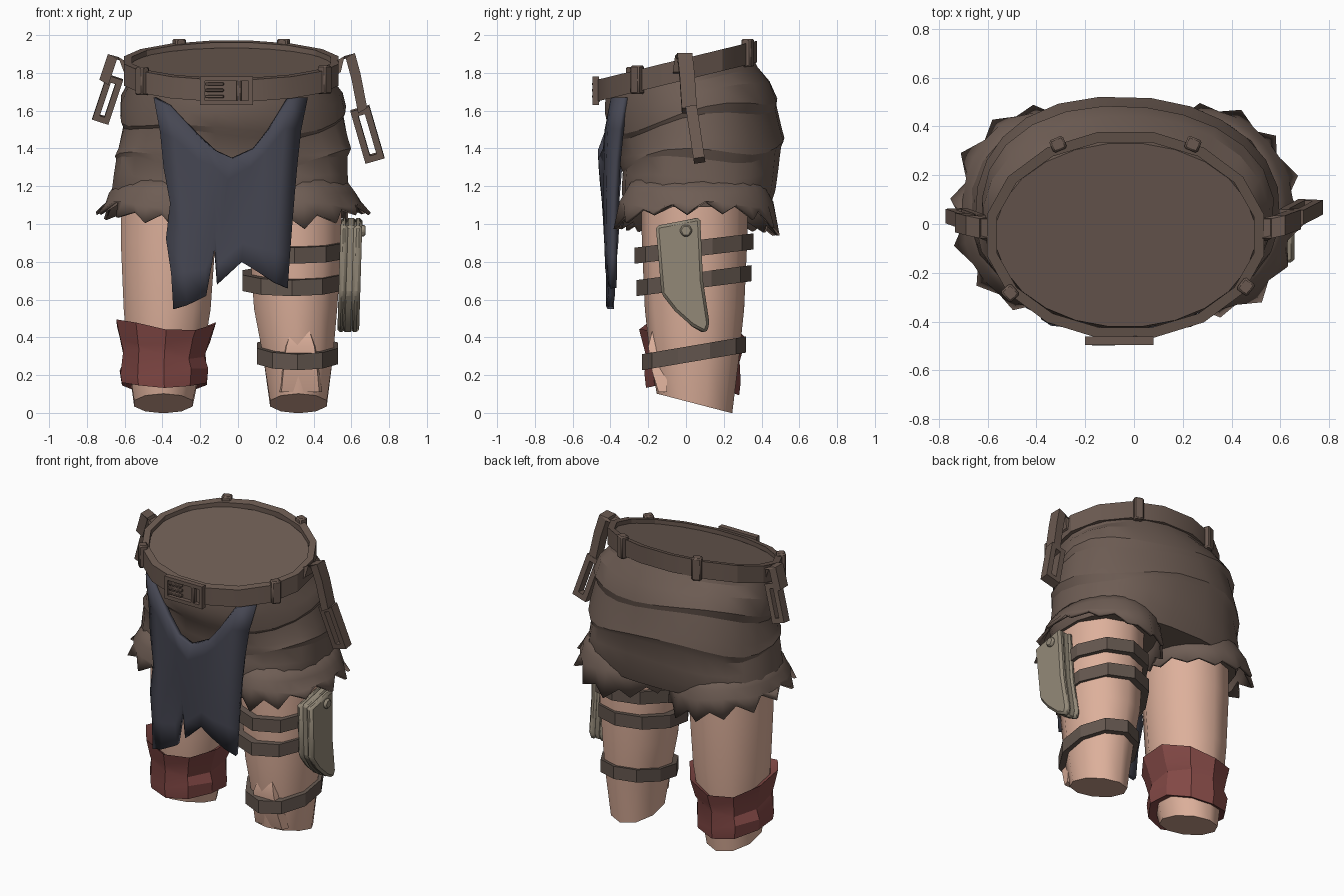
import bpy, bmesh, math, random
from mathutils import Vector, Matrix

random.seed(4)
if "Cube" in bpy.data.objects:
    bpy.data.objects.remove(bpy.data.objects["Cube"], do_unlink=True)


def material(name, rgb):
    m = bpy.data.materials.new(name)
    m.use_nodes = True
    col = [((c / 255 + 0.055) / 1.055) ** 2.4 for c in rgb] + [1]
    m.diffuse_color = col
    for node in m.node_tree.nodes:
        if node.type == 'BSDF_PRINCIPLED':
            node.inputs["Base Color"].default_value = col
    return m


SHORTS = material("shorts_brown", (110, 93, 84))
BELT = material("belt_brown", (106, 89, 80))
STRAP = material("strap_brown", (98, 85, 77))
SKIN = material("skin", (221, 176, 155))
RED = material("wrap_red", (130, 72, 69))
CLOTH = material("cloth_slate", (70, 71, 83))
SHEATH = material("sheath_olive", (148, 138, 121))


def build(name, verts, faces, mat, angle=30, solid=0.0):
    me = bpy.data.meshes.new(name)
    me.from_pydata([tuple(v) for v in verts], [], faces)
    bm = bmesh.new()
    bm.from_mesh(me)
    bmesh.ops.recalc_face_normals(bm, faces=bm.faces[:])
    bm.to_mesh(me)
    bm.free()
    ob = bpy.data.objects.new(name, me)
    bpy.context.scene.collection.objects.link(ob)
    me.materials.append(mat)
    if solid:
        mod = ob.modifiers.new("thickness", 'SOLIDIFY')
        mod.thickness, mod.offset = solid, 0
    for other in bpy.context.selected_objects:
        other.select_set(False)
    bpy.context.view_layer.objects.active = ob
    ob.select_set(True)
    bpy.ops.object.shade_smooth_by_angle(angle=math.radians(angle))
    return ob


def loft(name, rings, mat, caps=True, wrap=False, **kw):
    n, m = len(rings[0]), len(rings)
    faces = []
    for r in range(m if wrap else m - 1):
        a, b = r * n, (r + 1) % m * n
        for i in range(n):
            j = (i + 1) % n
            faces.append((a + i, a + j, b + j, b + i))
    if caps and not wrap:
        faces += [tuple(range(n)), tuple(range((m - 1) * n, m * n))]
    return build(name, [v for ring in rings for v in ring], faces, mat, **kw)


def oval(cx, cy, rx, ry, z, slope=0.0, n=10, wave=0.0, freq=3, phase=0.0, power=1.0):
    """Ring of points; a power under 1 makes the oval squarer."""
    pts, k = [], 1 / math.cos(math.pi / n)
    for i in range(n):
        a = math.tau * (i + 0.5) / n
        c, s = (math.copysign(abs(f) ** power, f) for f in (math.cos(a), math.sin(a)))
        w = wave * math.sin(freq * a + phase)
        y = ry * k * s * (1 + w)
        pts.append(Vector((cx + rx * k * c * (1 + w), cy + y, z + slope * y + 1.5 * w)))
    return pts


def band(name, cx, cy, rx, ry, z, slope, h, thick, mat, n=10):
    rings = [oval(cx, cy, rx - t, ry - t, z + dz, slope, n)
             for t, dz in ((0, -h / 2), (0, h / 2), (thick, h / 2), (thick, -h / 2))]
    return loft(name, rings, mat, wrap=True, angle=20)


def prism(name, pts, lift, mat, bevel=0.0):
    """Extrude a flat outline along the vector lift."""
    pts = [Vector(p) for p in pts]
    ob = loft(name, [pts, [p + Vector(lift) for p in pts]], mat)
    if bevel:
        mod = ob.modifiers.new("bevel", 'BEVEL')
        mod.width, mod.segments = bevel, 1
    return ob


def box(name, loc, size, mat, rot=0.0, bevel=0.008):
    w, d, h = (s / 2 for s in size)
    turn = Matrix.Rotation(rot, 3, 'Z')
    base = [Vector(loc) + turn @ Vector((x, y, -h)) for x, y in ((-w, -d), (w, -d), (w, d), (-w, d))]
    return prism(name, base, (0, 0, 2 * h), mat, bevel)


def frame(name, loc, w, h, bar, depth, mat, tilt=0.0, lean=0.0):
    """Rectangular link standing in the xz plane; w and h are half sizes."""
    turn = Matrix.Rotation(lean, 3, 'X') @ Matrix.Rotation(tilt, 3, 'Y')
    rings = []
    for sx, sz in ((-1, -1), (1, -1), (1, 1), (-1, 1)):
        rings.append([Vector(loc) + turn @ Vector((sx * (w - t), y, sz * (h - t)))
                      for t, y in ((0, -depth / 2), (0, depth / 2), (bar, depth / 2), (bar, -depth / 2))])
    return loft(name, rings, mat, wrap=True)


# Shorts body: tilted waist, shallow overlapping folds, squarer towards the hem
SLOPE = 0.244
body = [oval(-0.035, -0.045, 0.53, 0.375, 1.84, SLOPE, 24)]
folds = [(1.735, 0.548, 0.403, -0.025, 0.24, 0.0, 1), (1.67, 0.585, 0.435, 0.01, 0.22, 0.01, 1),
         (1.58, 0.595, 0.445, 0.04, 0.2, 0.02, 0.95), (1.545, 0.58, 0.43, 0.045, 0.18, 0.02, 0.95),
         (1.43, 0.605, 0.43, 0.07, 0.13, 0.02, 0.9), (1.375, 0.62, 0.432, 0.078, 0.1, 0.025, 0.88),
         (1.34, 0.605, 0.418, 0.075, 0.08, 0.025, 0.86), (1.25, 0.615, 0.412, 0.07, 0.04, 0.015, 0.82),
         (1.17, 0.625, 0.405, 0.065, 0.0, 0.01, 0.8), (1.09, 0.6, 0.385, 0.06, 0.0, 0.0, 0.8)]
for k, (z, rx, ry, cy, slope, wave, power) in enumerate(folds):
    body.append(oval(-0.035, cy, rx, ry, z, slope, 24, wave, 3, 0.5 * k, power))
loft("shorts_body", body, SHORTS, angle=24)

# Flared trouser cuffs with torn hems
for side, label in ((1, "left"), (-1, "right")):
    cx, n = side * 0.34 - 0.03, 28
    rings = [oval(cx, 0.055, rx, ry, z, 0, n, wave, 4, side)
             for z, rx, ry, wave in ((1.25, 0.24, 0.32, 0), (1.16, 0.305, 0.372, 0.0),
                                     (1.1, 0.33, 0.395, 0.01))]
    hem = oval(cx, 0.055, 0.345, 0.405, 1.0, 0, n)
    for i, p in enumerate(hem):
        out = (p.x - cx) * side / 0.345
        back = (p.y - 0.055) / 0.405
        tip = random.uniform(0.5, 1.0) if i % 2 else random.uniform(-0.9, -0.2)
        p.z += 0.09 * max(0, out) - 0.02 * max(0, back) - 0.045 * tip
        p.x += side * max(out, 0) * 0.05 * tip
        p.y += back * 0.03 * tip
    loft("cuff_" + label, rings + [hem], SHORTS, caps=False, solid=0.018)

# Legs with slanted ends
legs = {"left": ((1.25, 0.30, 0.245, 0.27), (0.9, 0.305, 0.245, 0.265), (0.55, 0.305, 0.22, 0.25),
                 (0.3, 0.318, 0.185, 0.225), (0.05, 0.32, 0.15, 0.19)),
        "right": ((1.25, -0.36, 0.255, 0.27), (0.9, -0.37, 0.25, 0.265), (0.55, -0.375, 0.23, 0.25),
                  (0.3, -0.385, 0.2, 0.225), (0.05, -0.395, 0.155, 0.19))}
for label, rows in legs.items():
    rings = [oval(cx, 0.045, rx, ry, z, -0.26 if z < 0.1 else 0) for z, cx, rx, ry in rows]
    loft("leg_" + label, rings, SKIN, angle=45)

# Slightly raised knee on the bare leg
knee = []
for z, hw, y in ((0.43, 0.05, -0.18), (0.35, 0.075, -0.2), (0.22, 0.09, -0.18), (0.11, 0.1, -0.145)):
    knee.append([Vector((0.33 + sx * hw * k, yy, z))
                 for sx, k, yy in ((-1, 1, y), (1, 1, y), (1, 1.15, -0.1), (-1, 1.15, -0.1))])
loft("knee", knee, SKIN)

# Leg straps
for name, z, cx, rx, ry, slope in (("thigh_strap_upper", 0.87, 0.3, 0.268, 0.3, 0.12),
                                   ("thigh_strap_lower", 0.7, 0.285, 0.262, 0.29, 0.13),
                                   ("shin_strap", 0.315, 0.315, 0.215, 0.262, 0.17)):
    band(name, cx, 0.042, rx, ry, z, slope, 0.085, 0.055, STRAP)

# Wrapped cloth on the other shin, pinched in the middle
wrap = [oval(cx, 0.035, rx, ry, z, -0.08, 10, wave, 2, ph)
        for z, cx, rx, ry, wave, ph in ((0.45, -0.38, 0.258, 0.275, 0.025, 1.0),
                                        (0.37, -0.385, 0.235, 0.255, 0.02, 2.2),
                                        (0.3, -0.39, 0.214, 0.238, 0.02, 0.3),
                                        (0.2, -0.392, 0.23, 0.245, 0.02, 2.5),
                                        (0.135, -0.39, 0.222, 0.238, 0.015, 1.5),
                                        (0.15, -0.39, 0.17, 0.19, 0.015, 1.5),
                                        (0.42, -0.385, 0.208, 0.23, 0.025, 1.0))]
loft("shin_wrap", wrap, RED, wrap=True, angle=22)

# Belt, keepers and buckle
band("belt", -0.035, -0.045, 0.568, 0.422, 1.81, SLOPE, 0.115, 0.042, BELT, 16)
for name, deg in (("front_left", -30), ("front_right", 214), ("back_left", 61), ("back_right", 119)):
    a = math.radians(deg)
    x, y = 0.57 * math.cos(a), 0.425 * math.sin(a)
    facing = math.atan2(y / 0.425 ** 2, x / 0.57 ** 2)
    box("belt_keeper_" + name, (x - 0.035, y - 0.045, 1.815 + SLOPE * y), (0.055, 0.06, 0.15), BELT, facing)
frame("buckle_frame", (-0.06, -0.478, 1.706), 0.14, 0.075, 0.024, 0.035, BELT)
for i in range(3):
    box(f"buckle_prong_{i}", (-0.125, -0.485, 1.675 + 0.033 * i), (0.1, 0.025, 0.017), BELT, bevel=0.004)
box("buckle_keeper", (0.005, -0.475, 1.706), (0.028, 0.04, 0.13), BELT)

# Side hangers: a hooked strip over the belt and a hanging link
hooks = {"left": ((0.52, 1.79), (0.54, 1.875), (0.595, 1.89), (0.625, 1.78), (0.66, 1.6)),
         "right": ((-0.58, 1.79), (-0.61, 1.87), (-0.665, 1.885), (-0.71, 1.75))}
for label, path in hooks.items():
    s = 1 if label == "left" else -1
    rings = []
    for i, (x, z) in enumerate(path):
        y = -0.03 + 0.012 * i
        rings.append([Vector((x + s * t, y + d, z + t * 0.6))
                      for t, d in ((-0.024, -0.04), (0.024, -0.04), (0.024, 0.04), (-0.024, 0.04))])
    loft("hook_" + label, rings, BELT)
frame("link_left", (0.685, 0.05, 1.475), 0.052, 0.145, 0.034, 0.06, BELT, -0.28, 0.15)
frame("link_right", (-0.69, 0.02, 1.66), 0.045, 0.125, 0.032, 0.06, BELT, 0.32, 0.12)

# Torn front cloth: columns from the notched top edge to the ragged bottom
columns = ((-0.44, 1.67, -0.34, 0.55), (-0.36, 1.63, -0.27, 0.57), (-0.22, 1.48, -0.17, 0.62),
           (-0.12, 1.39, -0.125, 0.87), (-0.03, 1.35, -0.11, 0.68), (0.08, 1.4, 0.02, 0.8),
           (0.16, 1.5, 0.1, 0.75), (0.27, 1.67, 0.19, 0.69), (0.36, 1.67, 0.26, 0.66))
rows, verts, faces = 7, [], []
for c, (xt, zt, xb, zb) in enumerate(columns):
    for r in range(rows):
        t = r / (rows - 1)
        x, z = xt + (xb - xt) * t ** 0.6, zt + (zb - zt) * t
        if c == 0 and r in (3, 4):
            x += 0.02 if r == 3 else -0.015
        drop = max(0.0, min(1.0, (z - 0.7) / 0.85))
        y = -0.395 - 0.06 * drop + 0.88 * drop * (x + 0.04) ** 2 + 0.012 * math.sin(17 * x + 3 * t)
        verts.append((x, y, z))
for c in range(len(columns) - 1):
    for r in range(rows - 1):
        a = c * rows + r
        faces.append((a, a + 1, a + rows + 1, a + rows))
build("front_cloth", verts, faces, CLOTH, solid=0.035)

# Blade sheath: two plates around a narrower core, with a rivet
outline = ((-0.16, 0.99), (0.075, 1.035), (0.09, 0.7), (0.125, 0.47), (0.105, 0.42),
           (0.03, 0.46), (-0.06, 0.54), (-0.13, 0.63))
for name, x, thick, k in (("sheath_outer", 0.605, 0.045, 1.0), ("sheath_core", 0.56, 0.06, 0.9),
                          ("sheath_inner", 0.535, 0.04, 1.0)):
    pts = [(x + 0.03 * (z - 0.73), y * k, z) for y, z in outline]
    prism(name, pts, (thick, 0, 0), SHEATH, 0.015)
rivet = [(0.64, 0.035 * math.cos(math.tau * i / 6), 0.965 + 0.035 * math.sin(math.tau * i / 6))
         for i in range(6)]
prism("sheath_rivet", rivet, (0.035, 0, 0), SHEATH, 0.008)
